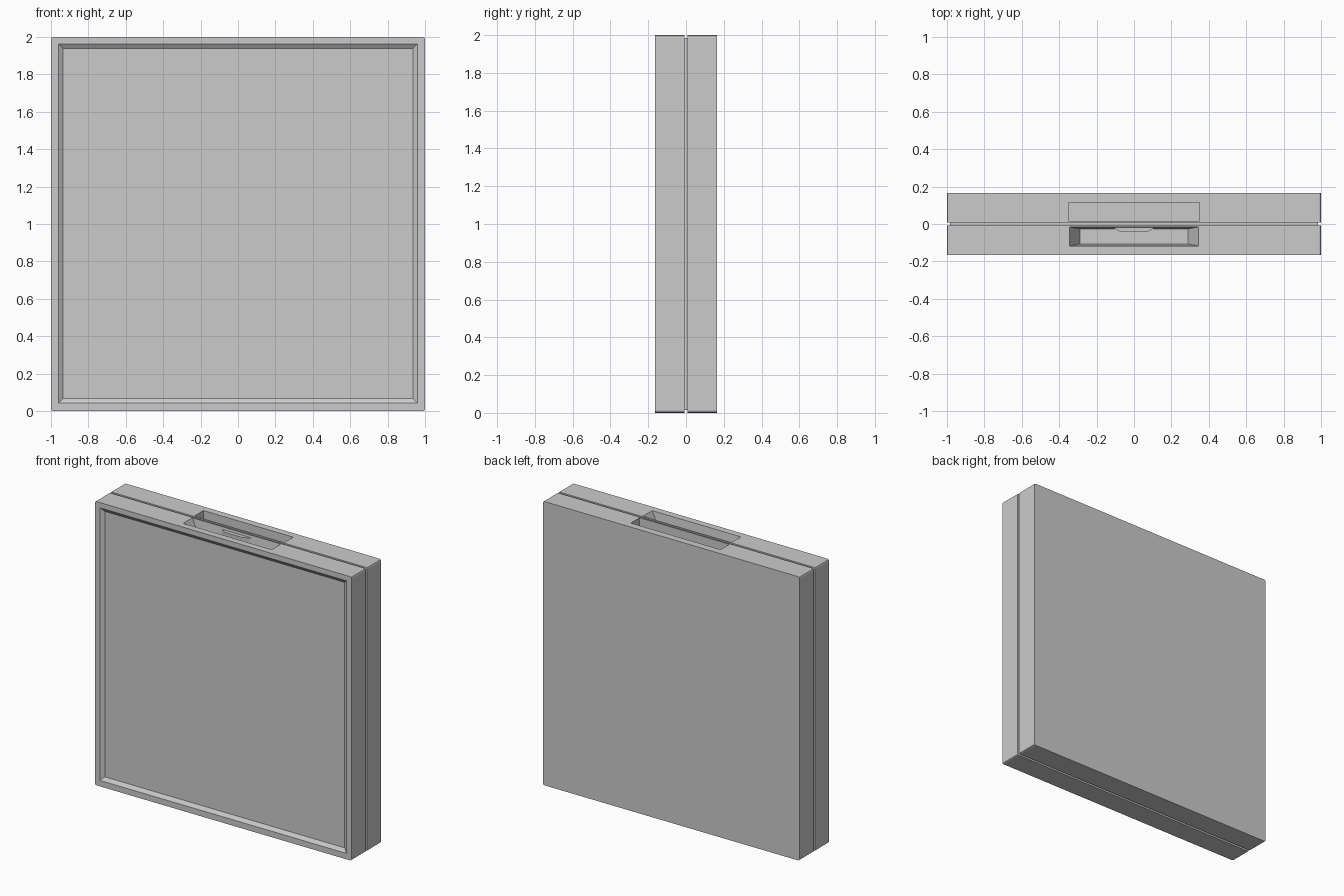
import bpy, bmesh

if "Cube" in bpy.data.objects:
    bpy.data.objects.remove(bpy.data.objects["Cube"])


def make_object(name, bm):
    bmesh.ops.recalc_face_normals(bm, faces=bm.faces)
    mesh = bpy.data.meshes.new(name)
    bm.to_mesh(mesh)
    bm.free()
    obj = bpy.data.objects.new(name, mesh)
    bpy.context.collection.objects.link(obj)
    return obj


def loft(name, ring_a, ring_b):
    """Solid between two matching rings of points."""
    bm = bmesh.new()
    a = [bm.verts.new(p) for p in ring_a]
    b = [bm.verts.new(p) for p in ring_b]
    bm.faces.new(a)
    bm.faces.new(b)
    n = len(a)
    for i in range(n):
        j = (i + 1) % n
        bm.faces.new((a[i], a[j], b[j], b[i]))
    return make_object(name, bm)


def rect(u0, u1, v0, v1):
    return [(u0, v0), (u1, v0), (u1, v1), (u0, v1)]


def flat_z(points, z):
    return [(x, y, z) for x, y in points]


def flat_y(points, y):
    return [(x, y, z) for x, z in points]


def slab(name, y0, y1, half, z0, z1, chamfer):
    """Panel with softened corners running along y."""
    r = rect(-half, half, z0, z1)
    obj = loft(name, flat_y(r, y0), flat_y(r, y1))
    if chamfer:
        bm = bmesh.new()
        bm.from_mesh(obj.data)
        edges = [e for e in bm.edges if abs(e.verts[0].co.y - e.verts[1].co.y) > 0.05]
        bmesh.ops.bevel(bm, geom=edges, offset=chamfer, segments=2,
                        profile=0.5, affect='EDGES')
        bm.to_mesh(obj.data)
        bm.free()
    return obj


def cut(obj, cutter):
    cutter.hide_render = True
    mod = obj.modifiers.new("cut", 'BOOLEAN')
    mod.operation = 'DIFFERENCE'
    mod.solver = 'EXACT'
    mod.object = cutter
    bpy.context.view_layer.objects.active = obj
    bpy.ops.object.modifier_apply(modifier=mod.name)
    bpy.data.objects.remove(cutter)


# Two case halves and the inset core showing in the seam
front = slab("front_half", -0.165, -0.008, 1.0, 0.0, 2.0, 0.012)
back = slab("back_half", 0.008, 0.165, 1.0, 0.0, 2.0, 0.012)
slab("seam_core", -0.008, 0.008, 0.985, 0.015, 1.985, 0)

# Shallow framed recess on the front face (cutter extended outward at same slope)
d, run = 0.018, 0.025
cut(front, loft("face_cutter",
                flat_y(rect(-0.96 - run, 0.96 + run, 0.042 - run, 1.963 + run), -0.165 - d),
                flat_y(rect(-0.96 + run, 0.96 - run, 0.042 + run, 1.963 - run), -0.165 + d)))

# Tapered handle pocket in the top of the front half
cut(front, loft("front_pocket_cutter",
                flat_z(rect(-0.29, 0.29, -0.107, -0.026), 1.9),
                flat_z(rect(-0.351, 0.351, -0.1185, -0.0145), 2.01)))

# Straight handle pocket in the top of the back half
cut(back, loft("back_pocket_cutter",
               flat_z(rect(-0.35, 0.35, 0.017, 0.115), 1.9),
               flat_z(rect(-0.35, 0.35, 0.017, 0.115), 2.01)))

# Latch tab inside the front pocket
tab = [(-0.12, -0.014), (-0.07, -0.044), (0.07, -0.044), (0.12, -0.014)]
loft("latch_tab", flat_z(tab, 1.945), flat_z(tab, 1.982))
